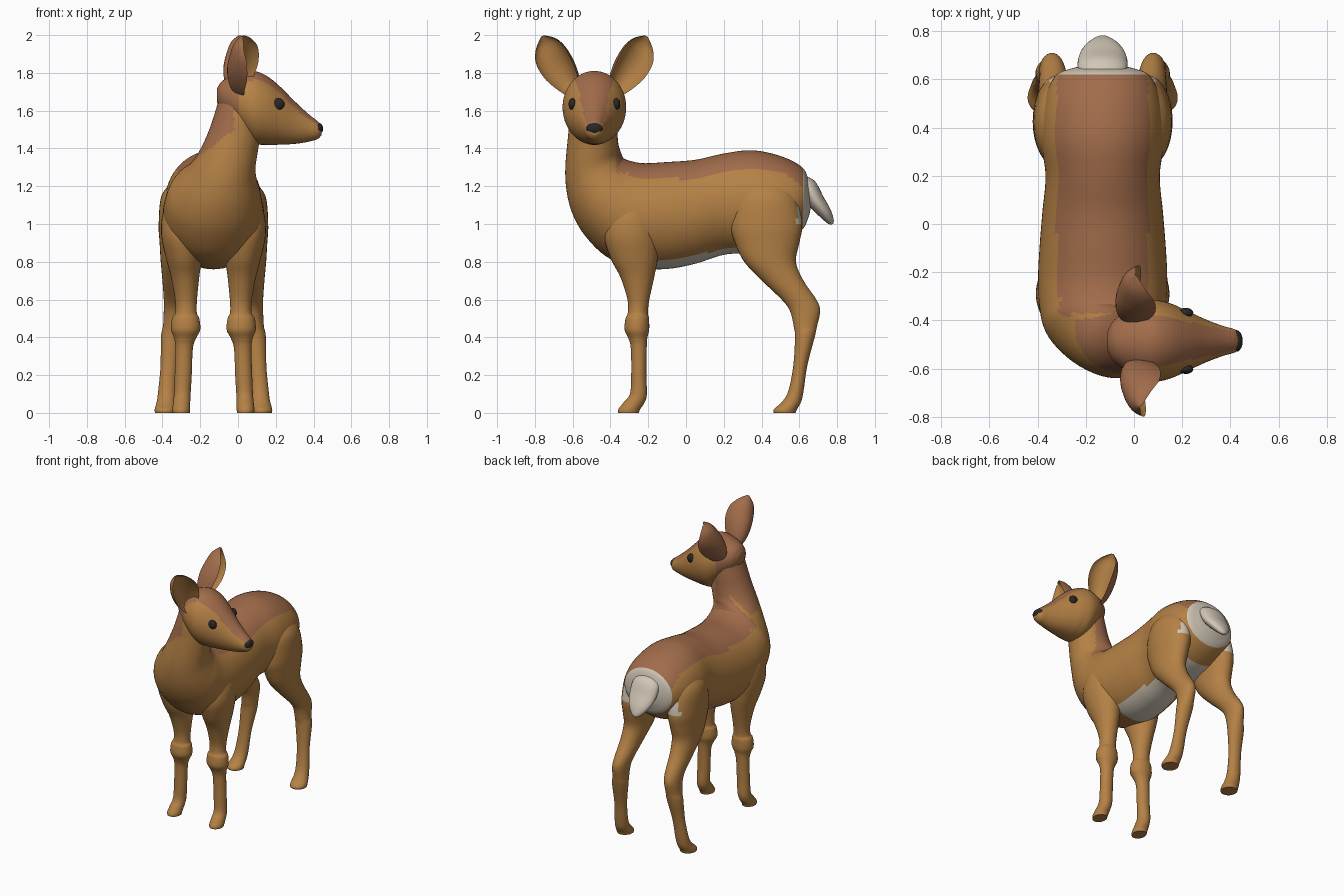
import bpy
import bmesh
from math import sin, cos, pi, radians
from mathutils import Vector

cube = bpy.data.objects.get("Cube")
if cube:
    bpy.data.objects.remove(cube, do_unlink=True)

MIDDLE_X = -.13    # centre line of the trunk
HEAD_Y = -.485     # centre line of the turned head


def make_material(name, colour):
    material = bpy.data.materials.new(name)
    material.use_nodes = True
    rgba = (*colour, 1)
    material.diffuse_color = rgba
    for node in material.node_tree.nodes:
        if node.type == 'BSDF_PRINCIPLED':
            node.inputs["Base Color"].default_value = rgba
            node.inputs["Roughness"].default_value = .8
    return material


TAN, BROWN, CREAM, DARK = range(4)
palette = [
    make_material("tan coat", (.46, .22, .06)),
    make_material("brown back", (.36, .15, .07)),
    make_material("cream patch", (.64, .57, .47)),
    make_material("dark eyes and nose", (.025, .02, .02)),
]


def smooth_object(obj, angle=50):
    bpy.ops.object.select_all(action='DESELECT')
    obj.select_set(True)
    bpy.context.view_layer.objects.active = obj
    bpy.ops.object.shade_smooth_by_angle(angle=radians(angle))


def spline(rows, steps):
    """Refine rows of numbers with a Catmull-Rom curve."""
    result = []
    last = len(rows) - 1
    for i in range(last):
        quad = (rows[max(i - 1, 0)], rows[i], rows[i + 1], rows[min(i + 2, last)])
        for k in range(steps):
            t = k / steps
            result.append([
                .5 * (2 * b + (c - a) * t + (2 * a - 5 * b + 4 * c - d) * t * t
                      + (3 * b - a - 3 * c + d) * t ** 3)
                for a, b, c, d in zip(*quad)])
    result.append(list(rows[-1]))
    return result


def skin(name, rings, rule):
    """Bridge closed rings, cap the ends and colour the faces by a rule."""
    bm = bmesh.new()
    loops = [[bm.verts.new(p) for p in ring] for ring in rings]
    for low, high in zip(loops, loops[1:]):
        for j in range(len(low)):
            k = (j + 1) % len(low)
            bm.faces.new((low[j], low[k], high[k], high[j]))
    bm.faces.new(loops[0])
    bm.faces.new(loops[-1])
    bmesh.ops.recalc_face_normals(bm, faces=bm.faces[:])
    bm.normal_update()
    for face in bm.faces:
        face.material_index = rule(face.calc_center_median(), face.normal)
    mesh = bpy.data.meshes.new(name)
    bm.to_mesh(mesh)
    bm.free()
    for material in palette:
        mesh.materials.append(material)
    obj = bpy.data.objects.new(name, mesh)
    bpy.context.collection.objects.link(obj)
    smooth_object(obj)
    return obj


def loft(name, rows, rule, across=(1, 0, 0), sides=40, steps=5):
    """Each row is x, y, z, half width, half depth, ring tilt in degrees."""
    u = Vector(across)
    rings = []
    for x, y, z, a, b, tilt in spline(rows, steps):
        v = Vector((0, sin(radians(tilt)), cos(radians(tilt))))
        angles = [2 * pi * j / sides for j in range(sides)]
        rings.append([Vector((x, y, z)) + u * (a * cos(t)) + v * (b * sin(t))
                      for t in angles])
    return skin(name, rings, rule)


# Trunk and neck: one sweep from the rump that fans upward at the chest
def trunk_colour(p, normal):
    if p.y > .615 and p.z > .93:
        return CREAM
    if -.17 < p.y < .5 and p.z < .83 + .17 * p.y:
        return CREAM
    if p.y > -.3:
        return BROWN if p.z > 1.2 and abs(p.x - MIDDLE_X) < .19 else TAN
    nape = p.y > -.37 and p.z > 1.27
    side = p.x < -.02 - 1.3 * max(0, 1.5 - p.z)
    return BROWN if nape or side else TAN


mx = MIDDLE_X
loft("trunk_and_neck", [
    (mx, .66, 1.13, .05, .05, 0),
    (mx, .645, 1.135, .13, .11, 0),
    (mx, .61, 1.135, .2, .17, 0),
    (mx, .5, 1.125, .245, .235, 0),
    (mx, .35, 1.12, .255, .27, 0),
    (mx, .2, 1.105, .237, .268, 0),
    (mx, .05, 1.065, .25, .275, 0),
    (mx, -.1, 1.045, .262, .283, 0),
    (mx, -.23, 1.045, .268, .277, 0),
    (mx, -.35, 1.075, .262, .265, 11),
    (-.125, -.43, 1.14, .245, .23, 26),
    (-.11, -.47, 1.21, .213, .2, 42),
    (-.085, -.49, 1.29, .177, .17, 59),
    (-.05, -.495, 1.385, .155, .142, 80),
    (-.02, -.493, 1.48, .14, .13, 90),
    (0, -.49, 1.58, .125, .125, 90),
    (.01, -.485, 1.7, .1, .11, 90),
], trunk_colour, sides=64, steps=7)


# Head: a tapered sweep toward the muzzle with a brown brow
def head_colour(p, normal):
    brow = normal.z > .3 and abs(p.y - HEAD_Y) < .13 - .22 * p.x
    return BROWN if brow or p.x < 0 else TAN


head_rows = [   # x, z, half width, half height
    (-.11, 1.68, .04, .04), (-.08, 1.675, .09, .085), (0, 1.65, .143, .145),
    (.08, 1.62, .168, .19), (.15, 1.602, .156, .183), (.22, 1.575, .125, .155),
    (.3, 1.537, .088, .113), (.37, 1.51, .062, .075), (.42, 1.497, .047, .048),
    (.442, 1.495, .028, .025),
]
loft("head", [(x, HEAD_Y, z, a, b, 0) for x, z, a, b in head_rows],
     head_colour, across=(0, 1, 0), sides=56, steps=7)


# Ears: crescent sections swept along a leaf, opening forward and outward
ear_rows = [   # position along ear, half width, depth, forward shift
    (0, .03, .06, 0), (.2, .065, .11, .02), (.45, .09, .14, .045),
    (.7, .09, .12, .045), (.88, .06, .07, .02), (1, .008, .01, 0),
]


def make_ear(name, side):
    base = Vector((.03 - .01 * side, HEAD_Y + .1 * side, 1.68))
    tip = Vector((.02 - .01 * side, HEAD_Y + .275 * side, 1.995))
    along = (tip - base).normalized()
    facing = Vector((1, .4 * side, 0))
    facing = (facing - along * facing.dot(along)).normalized()
    wide = along.cross(facing)
    rings = []
    for t, width, depth, shift in spline(ear_rows, 5):
        middle = base.lerp(tip, t) + facing * shift
        ring = []
        for j in range(32):
            angle = 2 * pi * j / 32
            sag = sin(angle) if sin(angle) > 0 else -.65 * sin(angle)
            ring.append(middle + wide * (width * cos(angle)) - facing * (depth * sag))
        rings.append(ring)
    skin(name, rings, lambda p, n: TAN if n.dot(facing) > 0 else BROWN)


# Eyes and nose
def make_ball(name, place, size):
    bpy.ops.mesh.primitive_uv_sphere_add(segments=20, ring_count=12, radius=1, location=place)
    ball = bpy.context.object
    ball.name = name
    ball.scale = size
    ball.data.materials.append(palette[DARK])
    smooth_object(ball)


make_ball("nose", (.425, HEAD_Y, 1.505), (.026, .045, .03))

# Legs: horizontal sections from shoulder or haunch down to the hoof
front_rows = [   # offset from centre line, y, z, half width, half depth
    (.13, -.27, 1.15, .05, .06), (.16, -.28, 1.08, .1, .12),
    (.167, -.29, .95, .11, .145), (.157, -.275, .82, .095, .125),
    (.15, -.258, .72, .075, .09), (.145, -.252, .6, .058, .058),
    (.145, -.255, .53, .057, .053), (.147, -.258, .5, .072, .062),
    (.147, -.26, .44, .077, .065), (.15, -.255, .395, .058, .05),
    (.155, -.25, .34, .046, .042), (.16, -.25, .2, .045, .04),
    (.165, -.252, .1, .044, .045), (.168, -.275, .055, .045, .056),
    (.17, -.3, .02, .047, .058), (.17, -.305, 0, .045, .055),
]
hind_rows = [
    (.16, .42, 1.23, .05, .08), (.175, .42, 1.15, .1, .16),
    (.185, .425, 1, .105, .19), (.19, .43, .9, .095, .17),
    (.195, .445, .8, .084, .137), (.2, .512, .7, .07, .11),
    (.205, .598, .6, .058, .092), (.21, .63, .54, .053, .08),
    (.215, .632, .46, .052, .062), (.222, .629, .4, .056, .052),
    (.235, .605, .25, .045, .037), (.245, .583, .12, .047, .04),
    (.25, .56, .06, .05, .05), (.255, .527, .02, .056, .061),
    (.255, .522, 0, .054, .058),
]


def hind_colour(p, normal):
    return CREAM if p.y > .59 and p.z > 1 else TAN


for side, label in ((1, "left"), (-1, "right")):
    for part, rows, rule in (("front_leg", front_rows, lambda p, n: TAN),
                             ("hind_leg", hind_rows, hind_colour)):
        loft(f"{part}_{label}",
             [(MIDDLE_X + side * dx, y, z, a, b, 90) for dx, y, z, a, b in rows],
             rule, sides=32)
    make_ear(f"ear_{label}", side)
    make_ball(f"eye_{label}", (.215, HEAD_Y + side * .117, 1.635), (.031, .02, .031))

# Tail: short flattened flap
tail_rows = [   # y, z, half width, half thickness
    (.58, 1.24, .06, .04), (.64, 1.2, .1, .05), (.69, 1.12, .1, .045),
    (.735, 1.06, .075, .035), (.765, 1.015, .035, .02), (.775, 1, .008, .006),
]
loft("tail", [(MIDDLE_X, y, z, a, b, 57) for y, z, a, b in tail_rows],
     lambda p, n: CREAM, sides=28)
